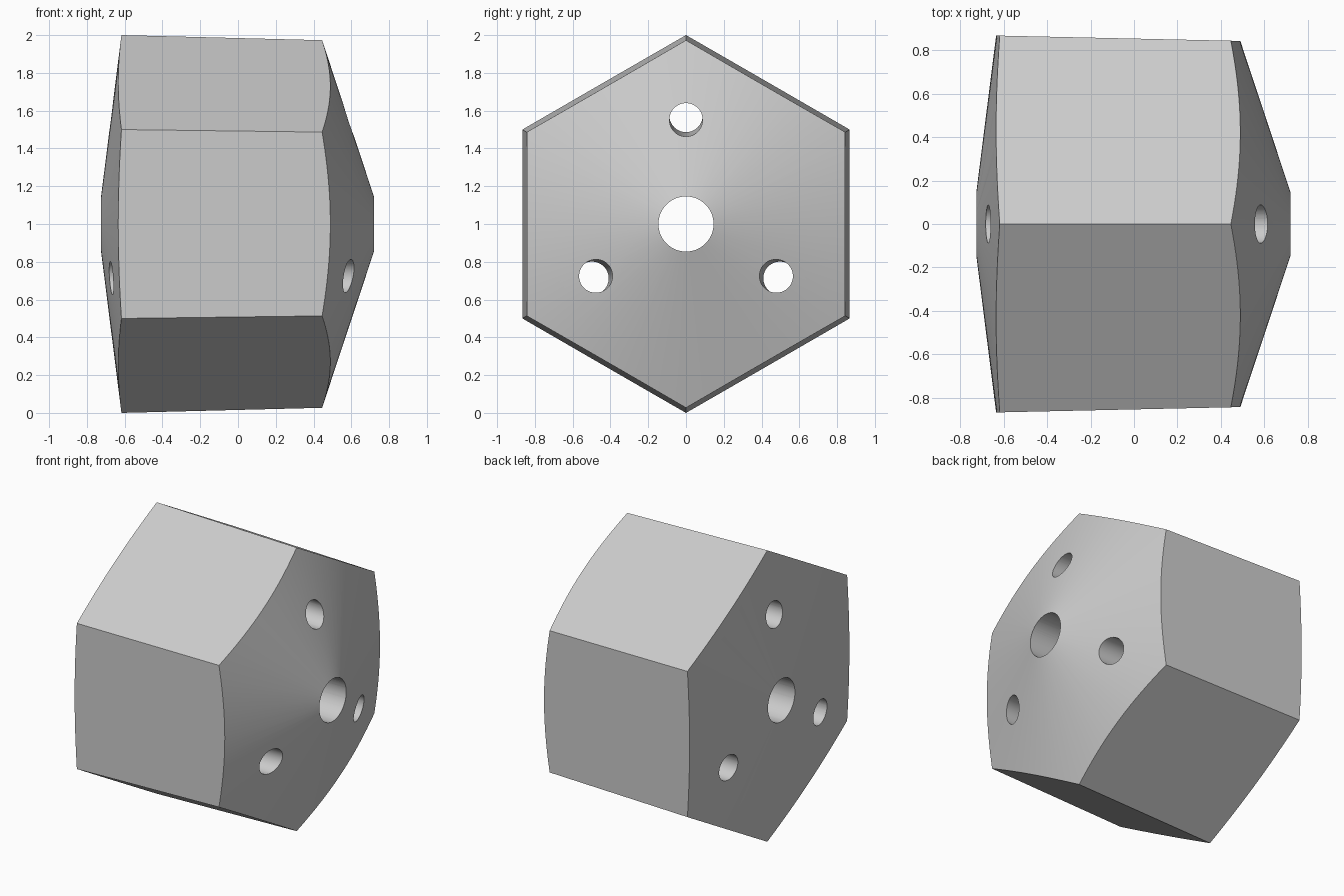
import bpy
import bmesh
from math import sin, cos, pi, radians
from mathutils import Vector

default_cube = bpy.data.objects.get("Cube")
if default_cube:
    bpy.data.objects.remove(default_cube, do_unlink=True)

grey = bpy.data.materials.new("plain grey")
grey.use_nodes = True
colour = (0.6, 0.6, 0.6, 1)
grey.diffuse_color = colour
grey.node_tree.nodes["Principled BSDF"].inputs["Base Color"].default_value = colour


def solid(name, stations, sides, direction=0):
    """Solid along x; stations are (x, axis offset, radius), direction is from +z."""
    bm = bmesh.new()
    rings = []
    for x, offset, radius in stations:
        centre = Vector((x, offset * sin(direction), 1 + offset * cos(direction)))
        rings.append([bm.verts.new(centre + radius * Vector((0, sin(a), cos(a))))
                      for a in (2 * pi * i / sides for i in range(sides))])
    for a, b in zip(rings, rings[1:]):
        for i in range(sides):
            j = (i + 1) % sides
            bm.faces.new((a[i], a[j], b[j], b[i]))
    bm.faces.new(rings[0])
    bm.faces.new(rings[-1])
    bmesh.ops.recalc_face_normals(bm, faces=bm.faces)
    mesh = bpy.data.meshes.new(name)
    bm.to_mesh(mesh)
    bm.free()
    mesh.materials.append(grey)
    obj = bpy.data.objects.new(name, mesh)
    bpy.context.collection.objects.link(obj)
    return obj


def combine(obj, tool, operation):
    """Apply a boolean and discard its tool."""
    mod = obj.modifiers.new(operation.lower(), "BOOLEAN")
    mod.operation, mod.object, mod.solver = operation, tool, "EXACT"
    tool.hide_render = True
    bpy.context.view_layer.objects.active = obj
    bpy.ops.object.modifier_apply(modifier=mod.name)
    bpy.data.objects.remove(tool, do_unlink=True)


# Slightly tapered hexagonal body
body = solid("hexagonal_body", [(-0.8, 0, 1.0047), (0.8, 0, 0.964)], 6)

# Shallow cone on the left end of x, steep cone on the right
cones = solid("cone_ends", [(-0.725, 0, 0.145), (-0.592, 0, 1.2),
                            (0.37, 0, 1.2), (0.72, 0, 0.145)], 128)
combine(body, cones, "INTERSECT")

# Central bore
combine(body, solid("bore_cutter", [(-1, 0, 0.146), (1, 0, 0.146)], 64), "DIFFERENCE")

# Three outer holes that follow the taper
for k in range(3):
    hole = solid("hole_cutter", [(-1, 0.58, 0.088), (1, 0.544, 0.088)], 48, k * 2 * pi / 3)
    combine(body, hole, "DIFFERENCE")

# Smooth cones and bores, crisp hexagon edges
bpy.ops.object.select_all(action="DESELECT")
body.select_set(True)
bpy.context.view_layer.objects.active = body
bpy.ops.object.shade_smooth_by_angle(angle=radians(15))
